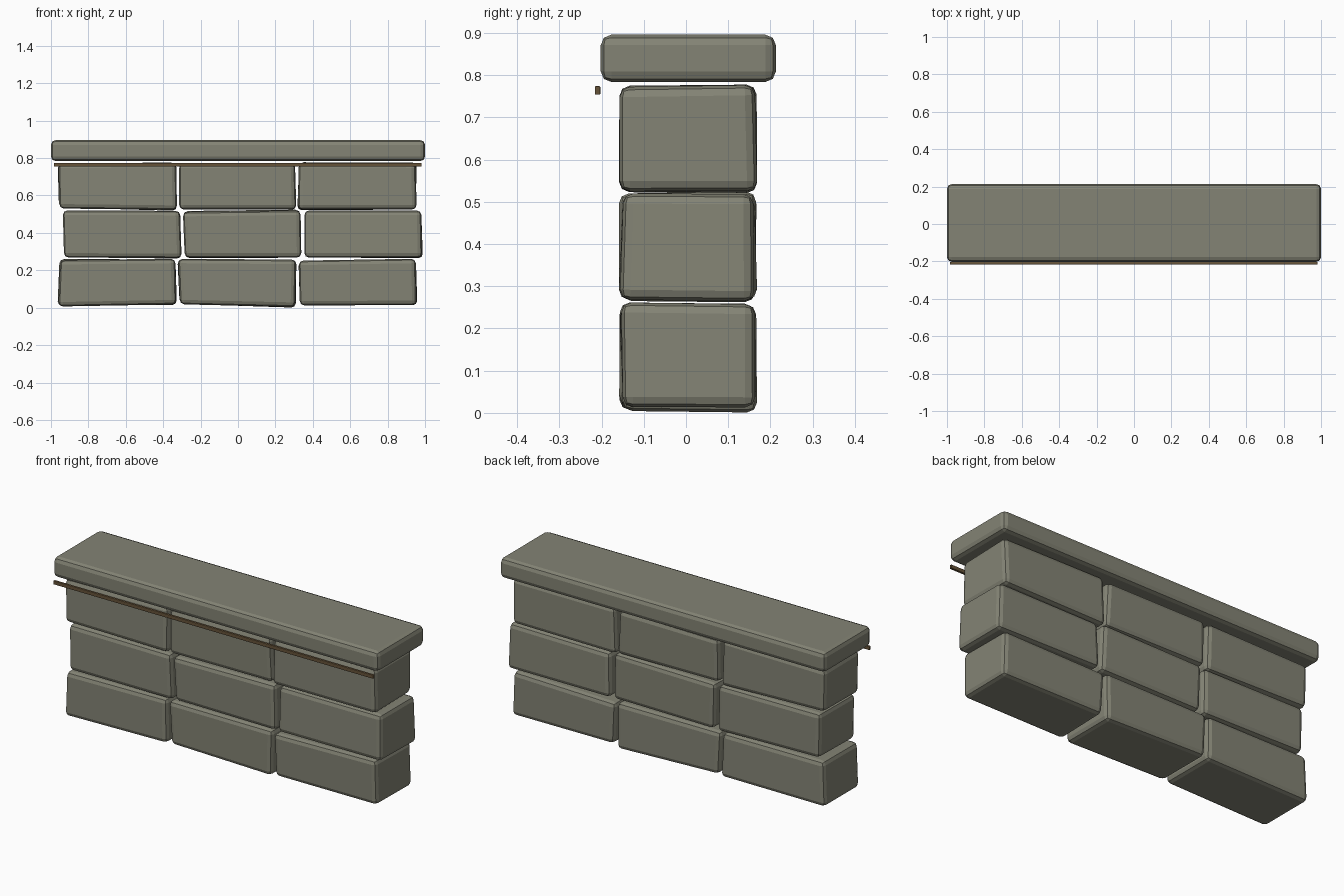
import bpy, bmesh, random

if "Cube" in bpy.data.objects:
    bpy.data.objects.remove(bpy.data.objects["Cube"])

random.seed(4)


def material(name, rgb):
    m = bpy.data.materials.new(name)
    m.diffuse_color = (*rgb, 1)
    m.use_nodes = True
    m.node_tree.nodes["Principled BSDF"].inputs["Base Color"].default_value = m.diffuse_color
    return m


STONE = material("grey_stone", (0.23, 0.23, 0.178))
TRIM = material("brown_trim", (0.13, 0.085, 0.04))


def prism(name, front, y0, y1, mat, bevel=0.0, jitter=0.0):
    """Six-sided block from four front corners (x, z), run from y0 to y1."""
    bm = bmesh.new()
    j = lambda: random.uniform(-jitter, jitter)
    a = [bm.verts.new((x, y0 + j(), z)) for x, z in front]
    b = [bm.verts.new((x + j(), y1 + j(), max(z + j(), 0.0))) for x, z in front]
    bm.faces.new(a)
    bm.faces.new(b[::-1])
    for i in range(4):
        k = (i + 1) % 4
        bm.faces.new((a[k], a[i], b[i], b[k]))
    bmesh.ops.recalc_face_normals(bm, faces=bm.faces)
    if bevel:
        bmesh.ops.bevel(bm, geom=bm.edges[:], offset=bevel, segments=2,
                        profile=0.5, affect='EDGES')
    me = bpy.data.meshes.new(name)
    bm.to_mesh(me)
    bm.free()
    me.materials.append(mat)
    ob = bpy.data.objects.new(name, me)
    bpy.context.collection.objects.link(ob)
    return ob


def rect(x0, x1, z0, z1):
    return [(x0, z0), (x1, z0), (x1, z1), (x0, z1)]


# Three courses of uneven stones: front corners BL, BR, TR, TL
courses = [
    [[(-.96, .006), (-.33, .018), (-.335, .262), (-.95, .255)],
     [(-.31, .018), (.305, .004), (.311, .257), (-.32, .262)],
     [(.33, .012), (.955, .014), (.95, .262), (.325, .252)]],
    [[(-.93, .268), (-.301, .265), (-.31, .518), (-.937, .52)],
     [(-.285, .268), (.339, .268), (.335, .52), (-.295, .512)],
     [(.355, .268), (.985, .268), (.98, .52), (.355, .52)]],
    [[(-.955, .53), (-.326, .523), (-.33, .775), (-.96, .77)],
     [(-.315, .525), (.312, .525), (.305, .775), (-.315, .77)],
     [(.32, .525), (.955, .525), (.95, .772), (.325, .775)]],
]
for r, course in enumerate(courses):
    for c, corners in enumerate(course):
        prism(f"wall_stone_{r + 1}_{c + 1}", corners, -0.154, 0.164, STONE,
              bevel=0.024, jitter=0.006)

# Cap slab along the top
prism("cap_slab", rect(-1.0, 1.0, 0.784, 0.896), -0.202, 0.213, STONE, bevel=0.025)

# Thin trim strip under the front lip of the cap
prism("trim_strip", rect(-0.985, 0.982, 0.754, 0.774), -0.216, -0.203, TRIM, bevel=0.002)
